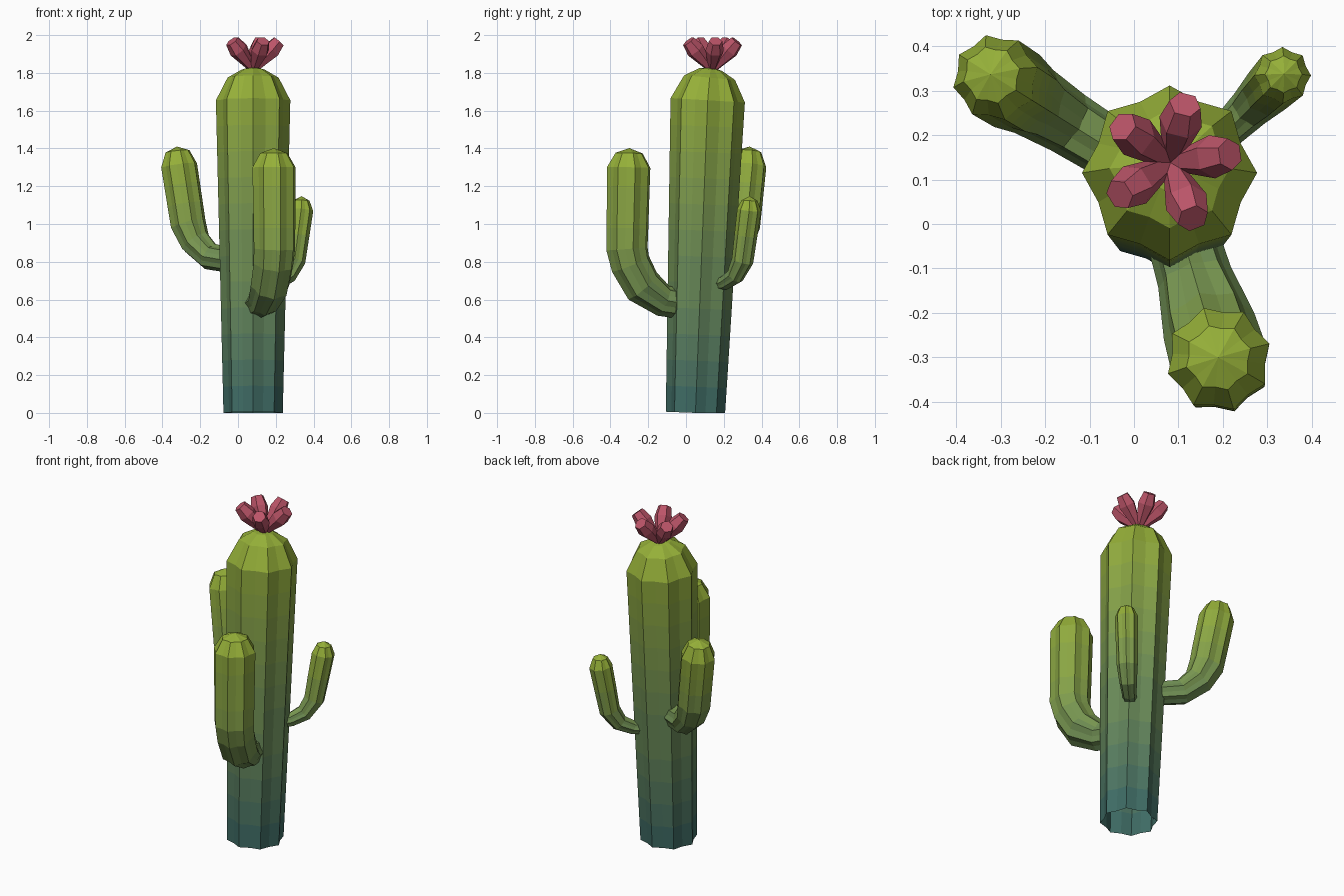
import bpy, bmesh
from math import sin, cos, pi, radians
from mathutils import Vector

if "Cube" in bpy.data.objects:
    bpy.data.objects.remove(bpy.data.objects["Cube"])


def material(name, rgb):
    m = bpy.data.materials.new(name)
    m.diffuse_color = (*rgb, 1)
    m.use_nodes = True
    m.node_tree.nodes["Principled BSDF"].inputs["Base Color"].default_value = m.diffuse_color
    return m


# Shades running from teal at the foot to yellow-green at the tips
LOW, HIGH = Vector((0.05, 0.15, 0.13)), Vector((0.30, 0.43, 0.04))
SHADES = 12
greens = [material(f"green_{i}", LOW.lerp(HIGH, i / (SHADES - 1))) for i in range(SHADES)]
pink = [material("petal_pink", (0.50, 0.09, 0.14))]


def refine(path, step):
    """Split long straight sections so the colour can change along them."""
    out = [Vector(path[0])]
    for a, b in zip(path, path[1:]):
        a, b = Vector(a), Vector(b)
        n = max(1, round((b - a).length / step))
        out += [a.lerp(b, k / n) for k in range(1, n + 1)]
    return out


def tube(name, origin, angle, path, sides, valley, mats, shade, tip=None):
    """Ribbed tube in an upright plane; path holds (distance out, height, radius)."""
    out = Vector((cos(angle), sin(angle), 0))
    side = Vector((-sin(angle), cos(angle), 0))
    base = Vector((*origin, 0))
    pts = [base + out * p[0] + Vector((0, 0, p[1])) for p in path]
    bm = bmesh.new()
    rings = []
    for i, c in enumerate(pts):
        t = (pts[min(i + 1, len(pts) - 1)] - pts[max(i - 1, 0)]).normalized()
        v = t.cross(side)
        ring = []
        for k in range(sides):
            a = 2 * pi * k / sides
            r = path[i][2] * (valley if k % 2 else 1)
            co = c + side * (r * cos(a)) + v * (r * sin(a))
            co.z = max(co.z, 0)
            ring.append(bm.verts.new(co))
        rings.append(ring)
    for a, b in zip(rings, rings[1:]):
        for k in range(sides):
            j = (k + 1) % sides
            bm.faces.new((a[k], a[j], b[j], b[k]))
    if tip:
        pole = bm.verts.new(base + out * tip[0] + Vector((0, 0, tip[1])))
        for k in range(sides):
            bm.faces.new((rings[-1][k], rings[-1][(k + 1) % sides], pole))
    else:
        bm.faces.new(rings[-1])
    bmesh.ops.recalc_face_normals(bm, faces=bm.faces)
    top = max(v.co.z for v in bm.verts)
    low = min(v.co.z for v in bm.verts)
    for f in bm.faces:
        t = shade + (1 - shade) * (f.calc_center_median().z - low) / (top - low)
        f.material_index = min(len(mats) - 1, int(t * len(mats)))
    me = bpy.data.meshes.new(name)
    bm.to_mesh(me)
    bm.free()
    for m in mats:
        me.materials.append(m)
    ob = bpy.data.objects.new(name, me)
    bpy.context.collection.objects.link(ob)
    return ob


# Trunk, leaning slightly backwards, open underneath
trunk = [(0.05, 0, 0.157), (0.115, 1.655, 0.197), (0.125, 1.775, 0.135), (0.13, 1.818, 0.06)]
tube("trunk", (0.08, 0), pi / 2, refine(trunk, 0.14), 16, 0.88, greens, 0, (0.131, 1.83))

# Three upturned arms: origin, direction, path, tip
arms = {
    "left_arm": ((0.08, 0.085), 148,
                 [(0.15, 0.81, 0.068), (0.27, 0.828, 0.073), (0.36, 0.905, 0.083),
                  (0.405, 1.0, 0.096), (0.462, 1.31, 0.098), (0.472, 1.385, 0.065)],
                 (0.475, 1.41)),
    "front_arm": ((0.08, 0.07), -73.5,
                  [(0.08, 0.575, 0.08), (0.198, 0.593, 0.085), (0.313, 0.672, 0.106),
                   (0.38, 0.79, 0.11), (0.399, 0.87, 0.114), (0.389, 1.30, 0.119),
                   (0.387, 1.375, 0.075)],
                  (0.386, 1.402)),
    "right_arm": ((0.08, 0.08), 45,
                  [(0.10, 0.68, 0.036), (0.18, 0.69, 0.04), (0.255, 0.725, 0.048),
                   (0.31, 0.805, 0.058), (0.36, 1.075, 0.064), (0.363, 1.125, 0.042)],
                  (0.364, 1.147)),
}
for name, (origin, deg, path, tip) in arms.items():
    tube(name, origin, radians(deg), refine(path, 0.12), 16, 0.88, greens, 0.4, tip)

# Flower: five splayed blunt petals
petal = [(0.0, 1.815, 0.018), (0.095, 1.92, 0.049), (0.135, 1.967, 0.036)]
for i, deg in enumerate((8, 76, 143, 212, 292)):
    tube(f"petal_{i + 1}", (0.082, 0.138), radians(deg), petal, 6, 1, pink, 0)
